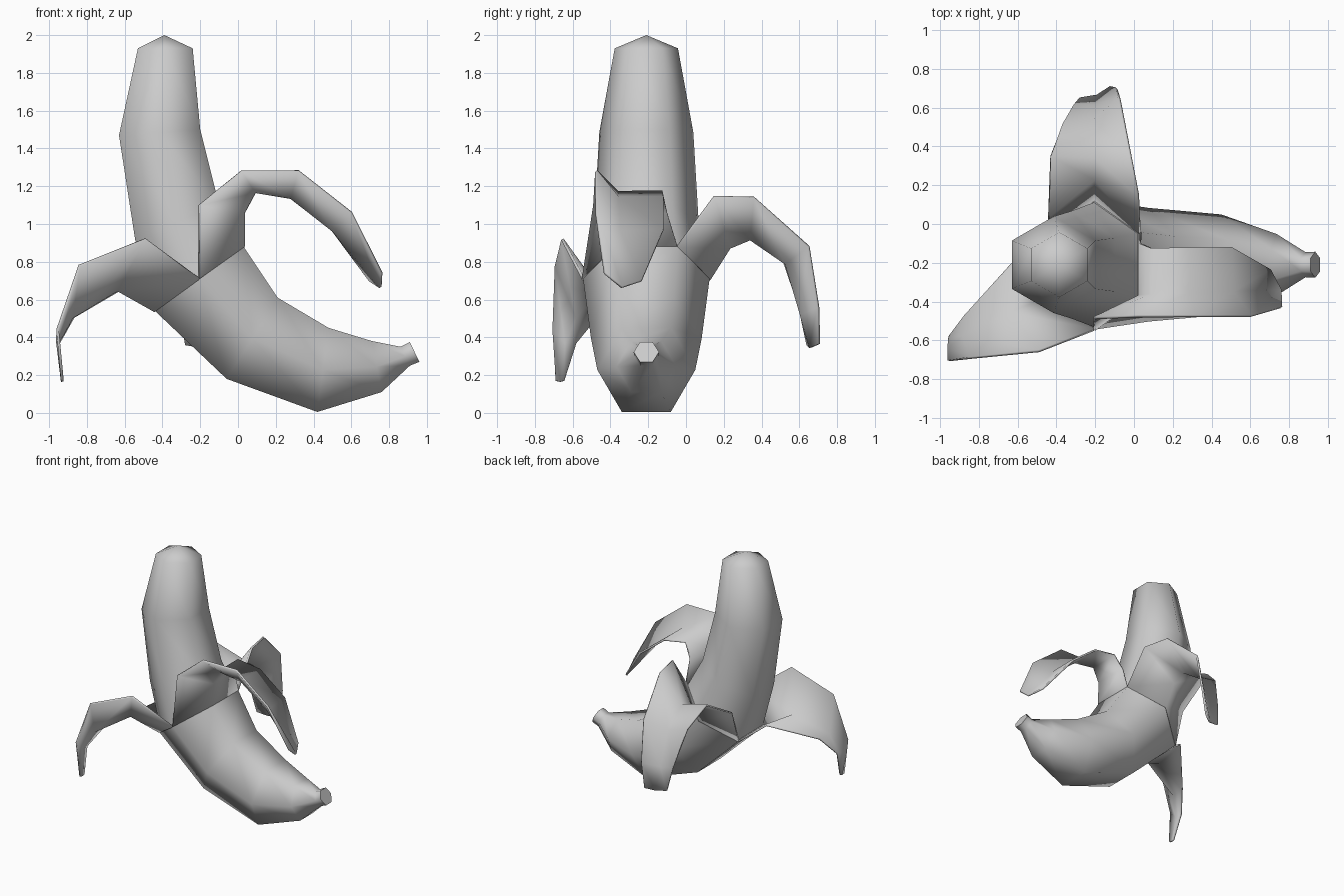
import bpy, bmesh, math
from mathutils import Vector

if "Cube" in bpy.data.objects:
    bpy.data.objects.remove(bpy.data.objects["Cube"])

CY = -0.21  # plane of the fruit's bend


def finish(name, bm, angle):
    bmesh.ops.recalc_face_normals(bm, faces=bm.faces)
    me = bpy.data.meshes.new(name)
    bm.to_mesh(me)
    bm.free()
    ob = bpy.data.objects.new(name, me)
    bpy.context.collection.objects.link(ob)
    bpy.ops.object.select_all(action='DESELECT')
    ob.select_set(True)
    bpy.context.view_layer.objects.active = ob
    bpy.ops.object.shade_smooth_by_angle(angle=math.radians(angle))
    return ob


def hex_tube(name, rings, start_cap=None, end_cap=None):
    """Skin hexagons, each given by its two opposite flats (x, z, x, z) in side view."""
    bm = bmesh.new()
    loops = []
    for x0, z0, x1, z1 in rings:
        lo, hi = Vector((x0, CY, z0)), Vector((x1, CY, z1))
        c, u = (lo + hi) / 2, (hi - lo).normalized()
        r = (hi - lo).length / math.sqrt(3)
        loops.append([bm.verts.new(c + u * r * math.sin(k * math.pi / 3)
                                   + Vector((0, r * math.cos(k * math.pi / 3), 0)))
                      for k in range(6)])
    for a, b in zip(loops, loops[1:]):
        for k in range(6):
            j = (k + 1) % 6
            bm.faces.new((a[k], a[j], b[j], b[k]))
    for loop, tip in ((loops[0], start_cap), (loops[-1], end_cap)):
        if tip:
            t = bm.verts.new(tip)
            for k in range(6):
                bm.faces.new((loop[k], loop[(k + 1) % 6], t))
        else:
            bm.faces.new(loop)
    return finish(name, bm, 75)


def flap(name, *columns):
    """Skin three edge columns into a thin curled strip."""
    bm = bmesh.new()
    cols = [[bm.verts.new(p) for p in col] for col in columns]
    for a, b in zip(cols, cols[1:]):
        for i in range(len(a) - 1):
            bm.faces.new((a[i], a[i + 1], b[i + 1], b[i]))
    ob = finish(name, bm, 75)
    mod = ob.modifiers.new("thickness", 'SOLIDIFY')
    mod.thickness = 0.015
    mod.offset = 0
    return ob


# Closed lower peel with its stem
hex_tube("peel_body", [(-.44, .54, .03, .88), (-.06, .18, .21, .61), (.42, .005, .48, .45),
                       (.76, .11, .71, .38), (.91, .25, .86, .35), (.96, .27, .91, .375)])

# Bare fruit rising out of the peel
hex_tube("fruit", [(-.43, .54, .02, .87), (-.545, .92, -.10, 1.10),
                   (-.63, 1.47, -.20, 1.50), (-.53, 1.93, -.24, 1.93)],
         end_cap=(-.39, CY, 2.0))

# Peel flap curling to the right
flap("right_flap",
     [(-.205, -.545, .71), (-.205, -.485, 1.10), (.02, -.475, 1.28), (.32, -.475, 1.28),
      (.60, -.475, 1.06), (.76, -.43, .74)],
     [(.03, -.375, .88), (.03, -.37, 1.06), (.09, -.365, 1.17), (.28, -.36, 1.14),
      (.51, -.35, .96), (.755, -.34, .665)],
     [(.03, -.045, .88), (.03, -.10, 1.06), (.09, -.125, 1.17), (.28, -.12, 1.14),
      (.50, -.12, .97), (.70, -.235, .70)])

# Peel flap curling to the back
flap("back_flap",
     [(.03, -.045, .88), (.02, .15, 1.145), (-.02, .36, 1.14), (-.075, .65, .88),
      (-.09, .70, .56), (-.12, .705, .365)],
     [(-.205, .125, .71), (-.20, .23, .875), (-.20, .34, .92), (-.21, .53, .79),
      (-.20, .61, .52), (-.19, .66, .345)],
     [(-.44, -.045, .54), (-.44, .04, .80), (-.43, .35, .98), (-.37, .51, .83),
      (-.31, .61, .54), (-.28, .645, .36)])

# Peel flap curling to the left and front
flap("left_flap",
     [(-.205, -.545, .71), (-.49, -.655, .92), (-.84, -.69, .78), (-.955, -.705, .44),
      (-.93, -.69, .17)],
     [(-.44, -.375, .54), (-.64, -.46, .65), (-.88, -.58, .505), (-.955, -.64, .37),
      (-.93, -.665, .165)],
     [(-.44, -.045, .54), (-.60, -.17, .665), (-.87, -.47, .51), (-.95, -.58, .37),
      (-.93, -.645, .17)])
